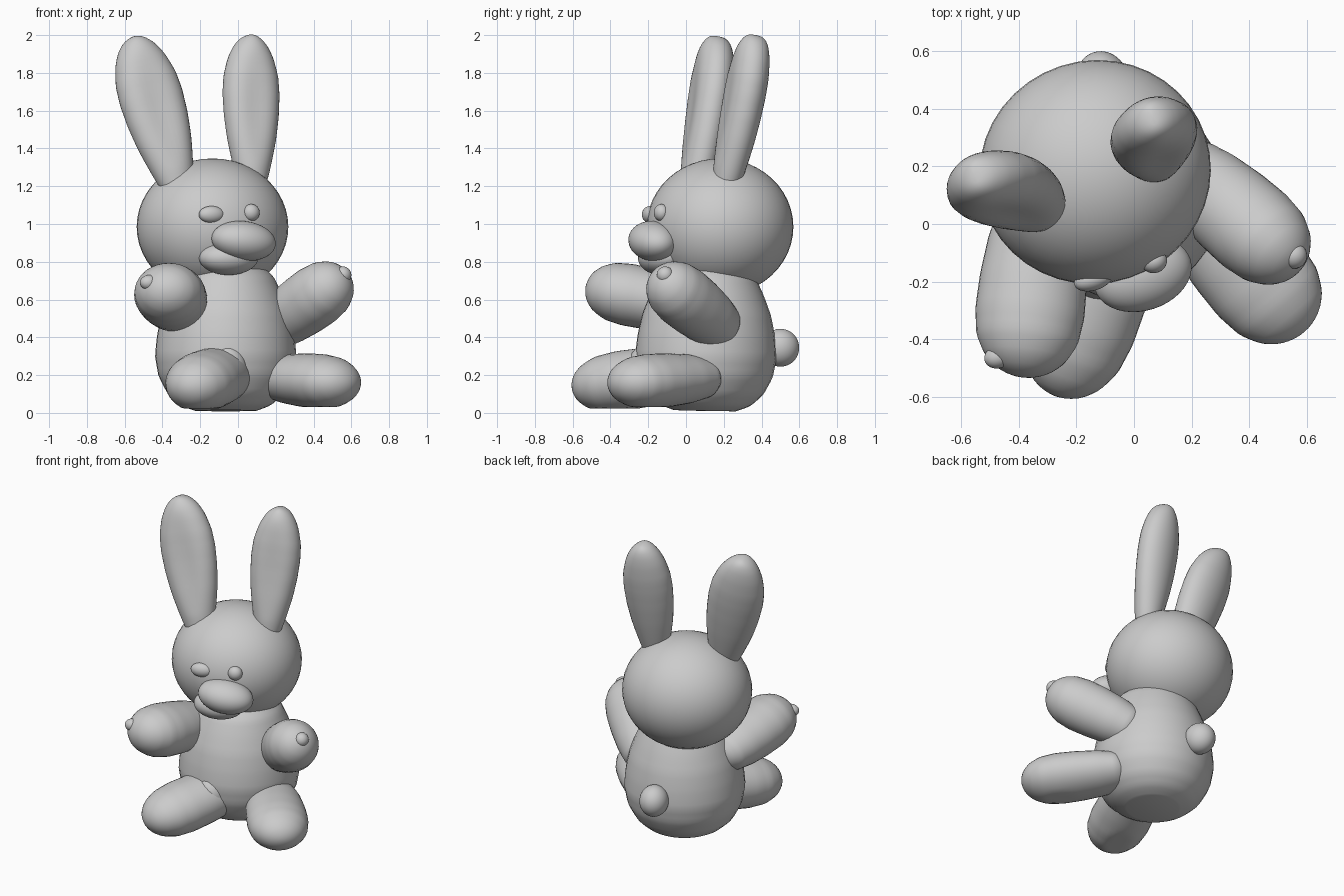
import bpy, bmesh, math
from mathutils import Vector

if "Cube" in bpy.data.objects:
    bpy.data.objects.remove(bpy.data.objects["Cube"])

TURN = math.radians(18)                      # whole toy faces slightly to +x
FRONT = Vector((math.sin(TURN), -math.cos(TURN), 0))


def finish(name, bm):
    bmesh.ops.recalc_face_normals(bm, faces=bm.faces)
    me = bpy.data.meshes.new(name)
    bm.to_mesh(me)
    bm.free()
    ob = bpy.data.objects.new(name, me)
    bpy.context.collection.objects.link(ob)
    bpy.context.view_layer.objects.active = ob
    ob.select_set(True)
    bpy.ops.object.shade_smooth_by_angle(angle=math.radians(40))
    ob.select_set(False)
    return ob


def ellipsoid(name, centre, radii, turn=TURN, tilt=0.0):
    bpy.ops.mesh.primitive_uv_sphere_add(segments=40, ring_count=24, location=centre,
                                         rotation=(0, tilt, turn))
    ob = bpy.context.object
    ob.name = name
    ob.scale = radii
    bpy.ops.object.shade_smooth_by_angle(angle=math.radians(40))
    ob.select_set(False)
    return ob


def spline(profile, n=36):
    """Resample a (t, r) profile smoothly, with the samples bunched at both ends."""
    out = []
    for i in range(1, n):
        t = 0.5 - 0.5 * math.cos(math.pi * i / n)
        k = next(j for j in range(len(profile) - 1) if t <= profile[j + 1][0])
        (t0, r0), (t1, r1) = profile[k], profile[k + 1]
        # interpolate squared radii: keeps the end caps round
        r2 = r0 * r0 + (r1 * r1 - r0 * r0) * (t - t0) / (t1 - t0)
        out.append((t, math.sqrt(r2)))
    return out


def tube(name, start, end, wide, thick, profile, facing, dent=0.0, flat=1.0, floor=None, seg=36):
    """Closed elliptical tube along start-end; 'thick' is measured along facing.
    flat < 1 makes the thickness vary less along the length than the width."""
    a, b = Vector(start), Vector(end)
    axis = (b - a).normalized()
    side = axis.cross(Vector(facing)).normalized()
    face = side.cross(axis).normalized()
    bm = bmesh.new()
    rings = []
    for t, r in spline(profile):
        ring = []
        hollow = dent * max(0, math.sin(math.pi * min(1, max(0, (t - 0.1) / 0.8))))
        for i in range(seg):
            ang = 2 * math.pi * i / seg
            u, v = math.cos(ang), math.sin(ang)
            if v > 0:
                v *= 1 - hollow * math.exp(-(u / 0.55) ** 2)
            ring.append(bm.verts.new(a.lerp(b, t) + side * (u * wide * r)
                                     + face * (v * thick * r ** flat)))
        rings.append(ring)
    for r0, r1 in zip(rings, rings[1:]):
        for i in range(seg):
            j = (i + 1) % seg
            bm.faces.new((r0[i], r0[j], r1[j], r1[i]))
    for ring, tip in ((rings[0], a), (rings[-1], b)):
        p = bm.verts.new(tip)
        for i in range(seg):
            bm.faces.new((ring[i], ring[(i + 1) % seg], p))
    if floor is not None:                    # flatten the sole
        for v in bm.verts:
            v.co.z = max(v.co.z, floor)
    return finish(name, bm)


LIMB = [(0, 0), (.04, .5), (.12, .76), (.28, .9), (.48, .98), (.66, 1), (.8, .93),
        (.9, .74), (.96, .5), (1, 0)]
EAR = [(0, .5), (.15, .7), (.3, .86), (.45, .96), (.6, 1), (.72, .96), (.84, .8),
       (.92, .6), (.97, .38), (1, 0)]
BODY = [(0, .42), (.04, .64), (.12, .82), (.24, .95), (.38, 1), (.52, .97), (.66, .91),
        (.8, .8), (.92, .68), (1, .5)]

# Body, head and tail
tube("body", (-.065, .1, .01), (-.065, .115, .78), .375, .375, BODY, FRONT)
ellipsoid("head", (-.135, .18, .985), (.403, .387, .362))
ellipsoid("tail", (-.11, .5, .345), (.09, .1, .1))

# Ears, slightly hollowed on the front
tube("ear_a", (-.32, .05, 1.2), (-.555, .17, 1.99), .175, .115, EAR, FRONT, dent=.25, flat=.6)
tube("ear_b", (.075, .215, 1.22), (.065, .37, 2.0), .155, .11, EAR, FRONT, dent=.2, flat=.6)

# Arms
UP = (0, 0, 1)
tube("arm_a", (-.315, .12, .54), (-.385, -.53, .67), .19, .165, LIMB, UP)
tube("arm_b", (.13, .23, .415), (.565, -.15, .725), .165, .165, LIMB, UP)
ellipsoid("thumb_a", (-.47, -.46, .69), (.05, .04, .04))
ellipsoid("thumb_b", (.555, -.11, .73), (.045, .045, .045))

# Legs with flat soles
tube("leg_a", (0, .12, .24), (-.275, -.595, .13), .19, .16, LIMB, UP, floor=.022)
tube("leg_b", (.14, .15, .19), (.59, -.375, .155), .19, .145, LIMB, UP, floor=.03)
ellipsoid("knee", (-.06, -.19, .24), (.11, .12, .13))

# Face: muzzle, jaw and eyes
ellipsoid("muzzle", (.03, -.175, .91), (.175, .125, .105), tilt=.12)
ellipsoid("jaw", (-.05, -.13, .82), (.16, .12, .09))
for name, c, w in (("eye_a", (-.14, -.19, 1.05), .07), ("eye_b", (.07, -.13, 1.06), .045)):
    ellipsoid(name, c, (w, .04, .045))
